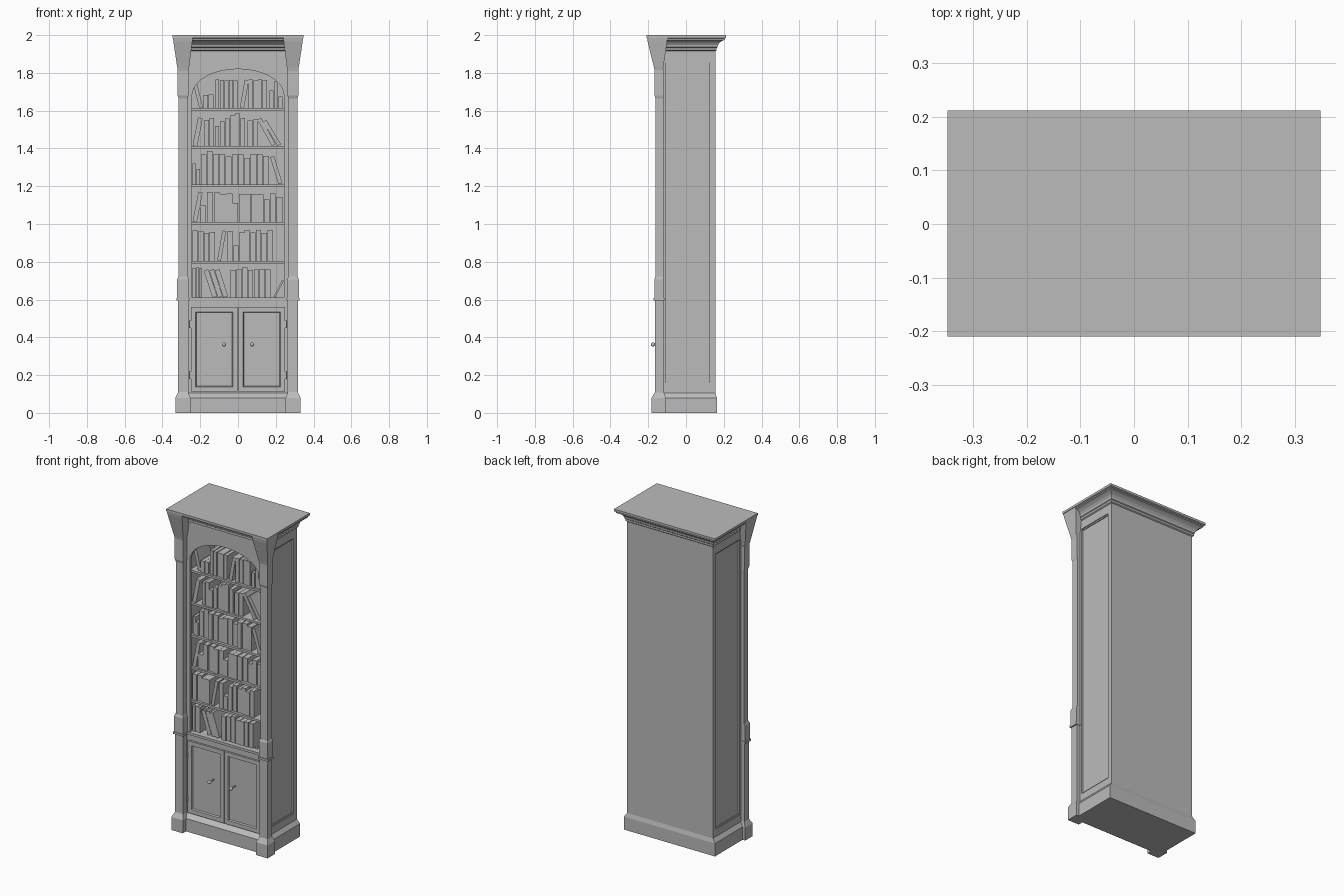
import bpy
import bmesh
import math
import random
from mathutils import Matrix, Vector

random.seed(4)
default_cube = bpy.data.objects.get("Cube")
if default_cube:
    bpy.data.objects.remove(default_cube, do_unlink=True)

# One grey paint for the whole bookcase
paint = bpy.data.materials.new("grey_paint")
paint.use_nodes = True
grey = (0.5, 0.5, 0.5, 1)
paint.diffuse_color = grey
paint.node_tree.nodes["Principled BSDF"].inputs["Base Color"].default_value = grey


def finish(name, bm):
    """Turn a bmesh into a painted object."""
    bmesh.ops.recalc_face_normals(bm, faces=bm.faces)
    mesh = bpy.data.meshes.new(name)
    bm.to_mesh(mesh)
    bm.free()
    mesh.materials.append(paint)
    obj = bpy.data.objects.new(name, mesh)
    bpy.context.scene.collection.objects.link(obj)
    return obj


def add_stack(bm, rings, side=1):
    """Loft rectangles (left, right, front, back, height) into a closed solid."""
    loops = []
    for left, right, front, back, z in rings:
        corners = ((left, front), (right, front), (right, back), (left, back))
        loops.append([bm.verts.new((side * x, y, z)) for x, y in corners])
    for low, high in zip(loops, loops[1:]):
        for i in range(len(low)):
            j = (i + 1) % len(low)
            bm.faces.new((low[i], low[j], high[j], high[i]))
    bm.faces.new(loops[0])
    bm.faces.new(loops[-1])
    return [v for loop in loops for v in loop]


def stack(name, rings, side=1):
    bm = bmesh.new()
    add_stack(bm, rings, side)
    return finish(name, bm)


def box(name, left, right, front, back, bottom, top, side=1):
    rect = (left, right, front, back)
    return stack(name, [(*rect, bottom), (*rect, top)], side)


def round_part(name, radius, length, centre):
    """Cylinder pointing along its own z axis."""
    bm = bmesh.new()
    bmesh.ops.create_cone(bm, cap_ends=True, segments=12, radius1=radius, radius2=radius,
                          depth=length, matrix=Matrix.Translation(centre))
    return finish(name, bm)


# Main carcass dimensions
HALF, FRONT, BACK, TOP = 0.295, -0.125, 0.156, 1.93
OPEN, FLOOR, SPRING, RISE = 0.243, 0.61, 1.68, 0.14

# Cupboard body, back and lid
box("cupboard_body", -0.28, 0.28, FRONT, 0.15, 0.05, 0.6)
box("back_panel", -HALF, HALF, 0.125, BACK, 0.05, TOP)
box("inner_lid", -0.28, 0.28, FRONT, 0.14, 1.84, TOP)

# Base board with chamfered top edge
stack("base_board", [(-0.313, 0.313, -0.15, 0.163, 0), (-0.313, 0.313, -0.15, 0.163, 0.08),
                     (-HALF, HALF, FRONT, BACK, 0.105)])

# Crown moulding: rings blended from the carcass outline to the lid outline
body_edge = (-HALF, HALF, FRONT, BACK)
lid_edge = (-0.347, 0.347, -0.209, 0.211)
crown_profile = [(0, 1.915), (0.12, 1.92), (0.12, 1.932), (0.2, 1.936), (0.24, 1.948),
                 (0.4, 1.96), (0.65, 1.97), (0.85, 1.975), (0.85, 1.982), (1, 1.986), (1, 2)]
stack("crown_moulding", [tuple(a + (b - a) * t for a, b in zip(body_edge, lid_edge)) + (z,)
                         for t, z in crown_profile])

# Arched head above the shelves
bm = bmesh.new()
outline = [(OPEN, TOP), (-OPEN, TOP)]
steps = 24
for i in range(steps + 1):
    angle = math.pi * (1 - i / steps)
    outline.append((OPEN * math.cos(angle), SPRING + RISE * math.sin(angle)))
face = bm.faces.new([bm.verts.new((x, FRONT, z)) for x, z in outline])
extruded = bmesh.ops.extrude_face_region(bm, geom=[face])["geom"]
bmesh.ops.translate(bm, vec=(0, 0.02, 0),
                    verts=[g for g in extruded if isinstance(g, bmesh.types.BMVert)])
finish("arched_head", bm)

# Ledge under the open shelves
box("shelf_ledge", -0.262, 0.262, -0.132, 0.12, 0.595, FLOOR)

for side, word in ((-1, "right"), (1, "left")):
    # Face frame stile
    box(word + "_stile", OPEN, HALF, FRONT, -0.105, 0.05, TOP, side)

    # Side wall with a stepped, sunken panel
    box(word + "_side_panel", 0.25, 0.285, FRONT, BACK, 0.05, TOP, side)
    for part, depth, edge, low, high in (("frame", HALF, 0.132, 0.15, 1.862),
                                         ("bead", 0.29, 0.124, 0.158, 1.854)):
        label = word + "_side_" + part
        box(label + "_rear", 0.27, depth, edge, BACK, 0.05, TOP, side)
        box(label + "_lower", 0.27, depth, FRONT, edge, 0.05, low, side)
        box(label + "_upper", 0.27, depth, FRONT, edge, high, TOP, side)

    # Pilaster: plinth, shaft, collar, upper block and flared corbel
    stack(word + "_plinth", [(0.252, 0.331, -0.182, -0.108, 0), (0.252, 0.331, -0.182, -0.108, 0.08),
                             (0.264, 0.317, -0.165, -0.118, 0.11)], side)
    box(word + "_lower_shaft", 0.263, 0.318, -0.165, -0.118, 0.1, 0.6, side)
    box(word + "_shaft", 0.266, 0.315, -0.161, -0.118, 0.6, 1.7, side)
    box(word + "_collar_band", 0.257, 0.326, -0.172, -0.115, 0.595, 0.608, side)
    stack(word + "_collar", [(0.261, 0.322, -0.168, -0.118, 0.608), (0.261, 0.322, -0.168, -0.118, 0.705),
                             (0.266, 0.316, -0.162, -0.118, 0.722)], side)
    stack(word + "_upper_block", [(0.266, 0.315, -0.161, -0.118, 1.665), (0.262, 0.319, -0.166, -0.118, 1.68),
                                  (0.262, 0.319, -0.166, -0.118, 1.82)], side)
    stack(word + "_corbel", [(0.263, 0.318, -0.166, -0.122, 1.81), (0.259, 0.322, -0.17, -0.12, 1.83),
                             (0.242, 0.342, -0.203, -0.1, 1.965), (0.24, 0.345, -0.207, -0.098, 1.99)], side)

    # Cupboard door with a sunken panel
    bm = bmesh.new()
    rect = (0.002, 0.25, -0.137, -0.12)
    add_stack(bm, [(*rect, 0.112), (*rect, 0.56)], side)
    bmesh.ops.recalc_face_normals(bm, faces=bm.faces)
    panel = min(bm.faces, key=lambda f: f.calc_center_median().y)
    bmesh.ops.inset_region(bm, faces=[panel], thickness=0.036)
    bmesh.ops.inset_region(bm, faces=[panel], thickness=0.006, depth=-0.009)
    finish(word + "_door", bm)

    # Hinges and knob
    for end, z in (("lower", 0.2), ("upper", 0.47)):
        round_part(word + "_" + end + "_hinge", 0.005, 0.04, (side * 0.252, -0.135, z))
    stem = round_part(word + "_knob_stem", 0.004, 0.04, (0, 0, 0))
    stem.location = (side * 0.074, -0.15, 0.362)
    stem.rotation_euler.x = math.pi / 2
    bm = bmesh.new()
    bmesh.ops.create_uvsphere(bm, u_segments=16, v_segments=10, radius=0.011)
    for f in bm.faces:
        f.smooth = True
    knob = finish(word + "_knob", bm)
    knob.location = (side * 0.074, -0.174, 0.362)

# Shelf contents in hundredths: upright runs (start, width, heights)
# and leaning books (pivot, width, height, degrees)
rows = [
    (FLOOR, [(-24, 1.8, [16, 16, 16]), (-4, 3.1, [15, 15, 16, 15, 15, 15, 15])],
     [(-13.5, 2.6, 15, -18), (-10.6, 2.6, 15, -18), (-7.7, 2.6, 15, -18), (18.8, 1, 10, 27)]),
    (0.805, [(-24, 3, [16, 16, 15, 15]), (-5.5, 3, [16, 8, 15, 16, 15, 16, 15, 16])],
     [(-11, 2, 16, 10)]),
    (1.01, [(-20, 3.5, [9, 16]), (-12.7, 3.3, [16, 15, 15, 10, 15, 15, 15, 15, 12, 15, 13])],
     [(-24, 2.3, 16, 11)]),
    (1.21, [(-24, 2.1, [11, 8]), (-19.7, 3.3, [16, 18, 16, 16, 15, 16, 16, 14, 16, 16, 15])],
     [(21.4, 2.2, 15, -17)]),
    (1.412, [(-17.7, 2.7, [14, 15, 11, 13, 15, 16, 17, 15]), (5, 2.9, [14, 14])],
     [(-24, 2.5, 15, 11), (18, 2.2, 16, -29), (21, 2, 15, -31)]),
    (1.613, [(-18.3, 2.8, [7, 7]), (-12, 2.4, [15] * 5), (5.6, 2.5, [15] * 4), (16.8, 2.3, [9, 14, 6])],
     [(-20.5, 2, 13, -14), (1, 2.2, 15, 10)]),
]


def add_book(bm, pivot, shelf, width, height, degrees=0):
    """Box standing on the shelf, leaning toward +x for positive degrees."""
    front = -0.108 + random.uniform(0, 0.01)
    rect = (0, width / 100, front, front + random.uniform(0.11, 0.13))
    verts = add_stack(bm, [(*rect, 0), (*rect, height / 100)])
    angle = math.radians(degrees)
    lift = max(0, width / 100 * math.sin(angle))
    place = Matrix.Translation(Vector((pivot / 100, 0, shelf + lift)))
    bmesh.ops.transform(bm, matrix=place @ Matrix.Rotation(angle, 4, "Y"), verts=verts)


for number, (shelf, runs, leaners) in enumerate(rows):
    # Shelf board
    if number:
        box("shelf_" + str(number), -0.26, 0.26, -0.116, 0.13, shelf - 0.013, shelf)
    # Books on it
    bm = bmesh.new()
    for start, width, heights in runs:
        for i, height in enumerate(heights):
            gap = random.uniform(0.1, 0.4)
            add_book(bm, start + i * width, shelf, width - gap, height + random.uniform(-0.3, 0.3))
    for pivot, width, height, degrees in leaners:
        add_book(bm, pivot, shelf, width, height, degrees)
    finish("books_row_" + str(number), bm)
